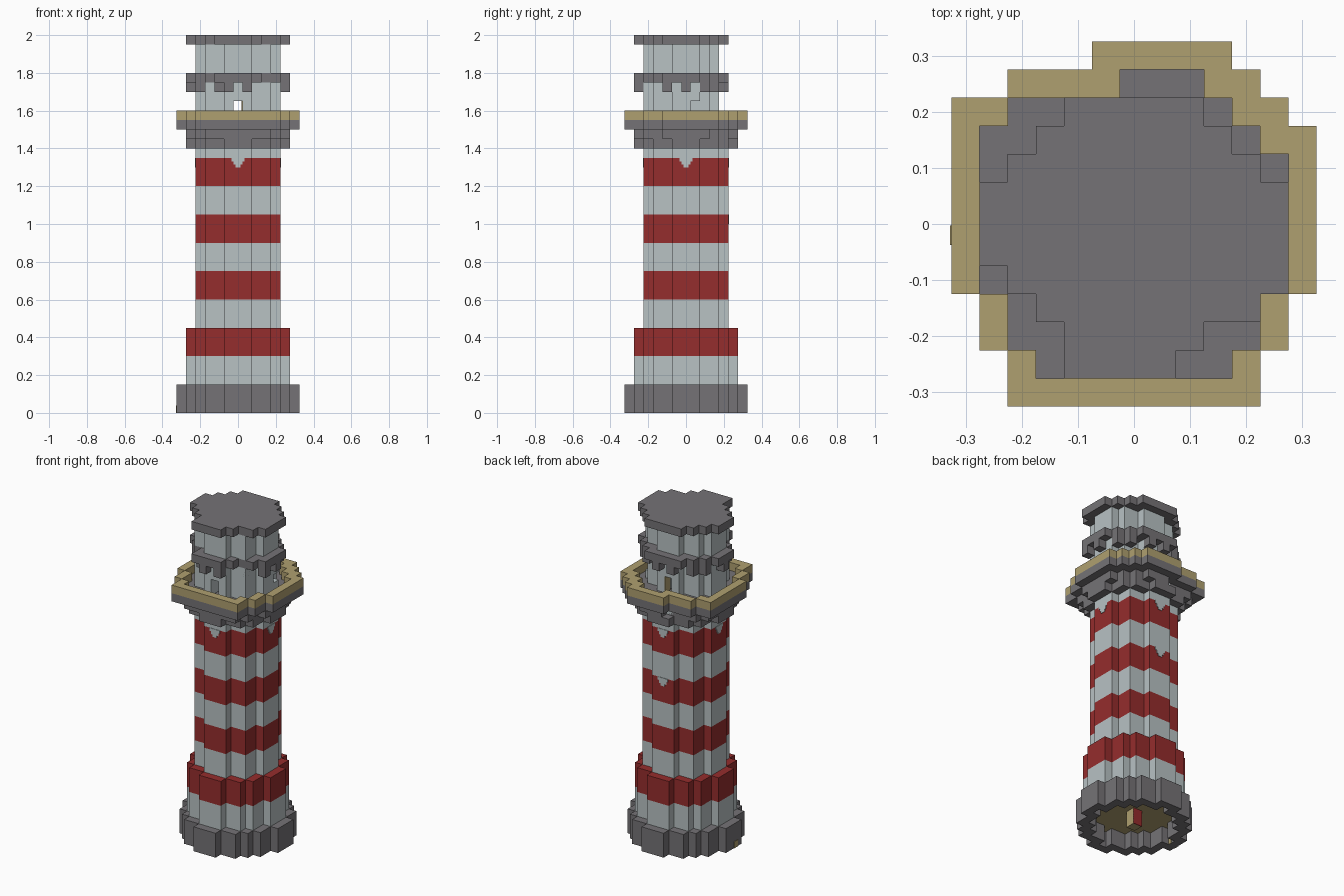
import bpy, bmesh, math
from mathutils import Matrix, Vector

cube = bpy.data.objects.get("Cube")
if cube:
    bpy.data.objects.remove(cube, do_unlink=True)

U = 0.05  # block size


def material(name, rgb):
    m = bpy.data.materials.new(name)
    m.use_nodes = True
    col = (*rgb, 1.0)
    m.diffuse_color = col
    bsdf = next(n for n in m.node_tree.nodes if n.type == 'BSDF_PRINCIPLED')
    bsdf.inputs["Base Color"].default_value = col
    bsdf.inputs["Roughness"].default_value = 0.9
    return m


WHITE = material("pale_plaster", (0.48, 0.54, 0.55))
RED = material("red_paint", (0.30, 0.026, 0.026))
GREY = material("dark_stone", (0.178, 0.171, 0.181))
GOLD = material("tan_wood", (0.43, 0.35, 0.16))


def finish(name, bm, mat):
    me = bpy.data.meshes.new(name)
    bm.to_mesh(me)
    bm.free()
    me.materials.append(mat)
    ob = bpy.data.objects.new(name, me)
    bpy.context.scene.collection.objects.link(ob)
    return ob


def disc(halves):
    """Symmetric block circle: half width for each row away from the centre."""
    return {(i, s * j) for j, h in enumerate(halves)
            for i in range(-h, h + 1) for s in (1, -1)}


def plan(top, spans):
    """Irregular block outline: one (first, last) span per row, back to front."""
    return {(i, top - k) for k, (a, b) in enumerate(spans) for i in range(a, b + 1)}


def border(cells):
    return {(i, j) for i, j in cells
            if any((i + a, j + b) not in cells for a in (-1, 0, 1) for b in (-1, 0, 1))}


def layer(name, cells, z0, z1, mat):
    """Extrude a set of block cells, keeping only the outer faces."""
    bm = bmesh.new()

    def quad(pts):
        bm.faces.new([bm.verts.new(p) for p in pts])

    for i, j in sorted(cells):
        x0, x1, y0, y1 = (i - .5) * U, (i + .5) * U, (j - .5) * U, (j + .5) * U
        ring = [(x0, y0), (x1, y0), (x1, y1), (x0, y1)]
        quad([(x, y, z1) for x, y in ring])
        quad([(x, y, z0) for x, y in reversed(ring)])
        for k, (a, b) in enumerate(((0, -1), (1, 0), (0, 1), (-1, 0))):
            if (i + a, j + b) not in cells:
                p, q = ring[k], ring[(k + 1) % 4]
                quad([(*p, z0), (*q, z0), (*q, z1), (*p, z1)])
    bmesh.ops.remove_doubles(bm, verts=bm.verts, dist=0.0005)
    return finish(name, bm, mat)


def boxes(name, parts, mat, turn=0):
    """One object made of (centre, size) boxes, turned about the z axis."""
    bm = bmesh.new()
    for c, s in parts:
        bmesh.ops.create_cube(bm, size=1, matrix=Matrix.Translation(c) @ Matrix.Diagonal((*s, 1)))
    bmesh.ops.rotate(bm, verts=bm.verts, cent=Vector(), matrix=Matrix.Rotation(turn, 3, 'Z'))
    return finish(name, bm, mat)


# Outlines
wide = disc([6, 6, 5, 5, 4, 3, 1])
middle = disc([5, 5, 4, 4, 3, 1])
shaft = disc([4, 4, 3, 3, 1])
deck = plan(6, [(-1, 3), (-4, 4), (-6, 5)] + [(-6, 6)] * 6
            + [(-5, 5)] * 2 + [(-4, 4)] * 2)
deck_inner = plan(5, [(0, 2), (-4, 3), (-5, 4)] + [(-5, 5)] * 5
                  + [(-4, 4)] * 2 + [(-3, 3)])
cap = plan(4, [(-2, 2), (-3, 3), (-4, 4)] + [(-5, 5)] * 3
           + [(-4, 5), (-3, 4), (-2, 2), (-2, 1)])
lantern = plan(3, [(-1, 1), (-3, 3)] + [(-4, 4)] * 3 + [(-3, 3)] * 2 + [(-1, 1)])

# Foot with a hollow underside
foot_ring = border(wide)
layer("foot_ring", foot_ring, 0, .15, GREY)
layer("foot_top", wide - foot_ring, .11, .15, GREY)
layer("foot_floor", wide - foot_ring, .1, .11, GOLD)
boxes("cellar_post", [((0, 0, .05), (.06, .06, .1))], GOLD)
boxes("cellar_post_panel", [((0, .031, .05), (.06, .004, .1))], RED)
boxes("foot_hatch", [((x, -.02, .02), (.004, .035, .04)) for x in (-.326, -.274)], GOLD)

# Lower tier and striped shaft
layer("lower_tier_white", middle, .15, .3, WHITE)
layer("lower_tier_red", middle, .3, .45, RED)
for k in range(7):
    z = .45 + k * .15
    layer(f"shaft_band_{k + 1}", shaft, z, min(z + .15, 1.5), RED if k % 2 else WHITE)


def notch(name, z, turn):
    steps = ((.07, .018), (.05, .018), (.028, .014))
    parts = []
    for w, h in steps:
        parts.append(((0, -.2255, z - h / 2), (w, .005, h)))
        z -= h
    boxes(name, parts, WHITE, turn)


# Painted window sills dipping into the red bands
for k, side in enumerate(("front", "left", "back", "right")):
    notch(f"upper_sill_{side}", 1.35, k * math.pi / 2)
notch("middle_sill_back", 1.05, math.pi)

# Gallery
layer("corbel_lower", middle, 1.4, 1.45, GREY)
layer("corbel_upper", deck_inner, 1.45, 1.5, GREY)
layer("gallery_deck", deck, 1.5, 1.55, GREY)
layer("gallery_rim", deck - deck_inner, 1.55, 1.6, GOLD)

# Watch room with doorways and a small window
wall = border(lantern)
doors = {(0, -4), (0, 3)}
layer("watch_room_wall_low", wall - doors, 1.55, 1.6, WHITE)
layer("watch_room_wall_mid", wall - doors - {(4, 1)}, 1.6, 1.65, WHITE)
layer("watch_room_wall_high", wall, 1.65, 1.75, WHITE)
boxes("back_door", [((.022, .15, 1.6), (.006, .05, .1))], GOLD)

# Toothed eave, lantern and roof
gaps = {(i, j) for i in (-2, 0, 2) for j in (-5, -4, 4)}
gaps |= {(i, j) for i in (-5, 5) for j in (-1, 1)} | {(4, -3)}
gaps.discard((-2, -4))
edge = {(i, j) for i, j in cap
        if not {(i + 1, j), (i - 1, j), (i, j + 1), (i, j - 1)} <= cap}
layer("eave_teeth", edge - gaps, 1.7, 1.75, GREY)
layer("eave", cap, 1.75, 1.8, GREY)
layer("lantern_drum", lantern, 1.8, 1.95, WHITE)
layer("roof", cap, 1.95, 2.0, GREY)
